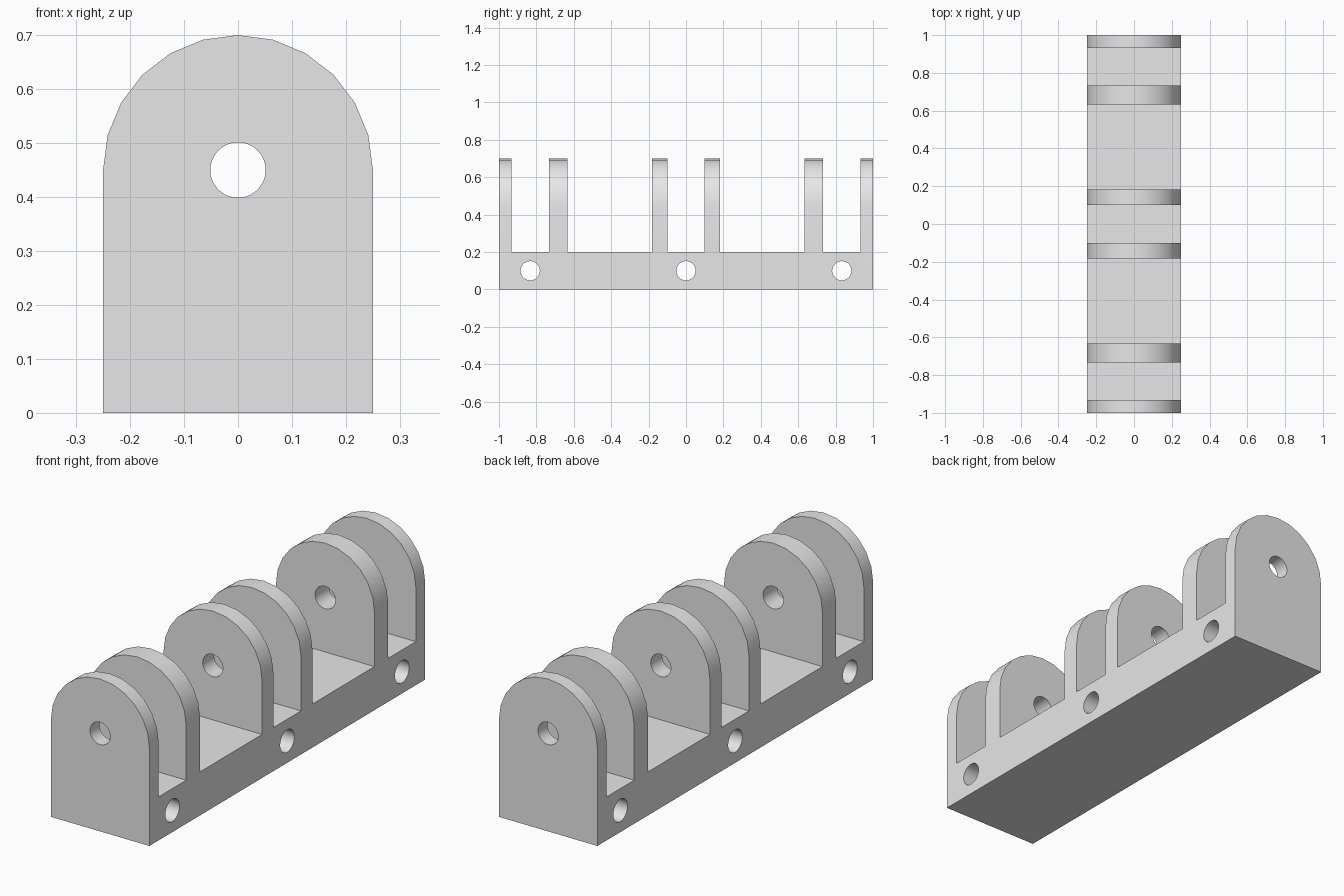
import bpy, bmesh, math
from mathutils import Matrix, Vector

cube = bpy.data.objects.get("Cube")
if cube:
    bpy.data.objects.remove(cube, do_unlink=True)

WIDTH, LENGTH, BASE_H, AXIS_Z, HOLE_R = 0.5, 2.0, 0.2, 0.45, 0.0513
R = WIDTH / 2

grey = bpy.data.materials.new("light_grey")
grey.use_nodes = True
colour = (0.8, 0.8, 0.8, 1)
grey.diffuse_color = colour
grey.node_tree.nodes["Principled BSDF"].inputs["Base Color"].default_value = colour


def prism(name, points, direction):
    """Extrude a closed 3D outline along a direction."""
    bm = bmesh.new()
    face = bm.faces.new([bm.verts.new(p) for p in points])
    ext = bmesh.ops.extrude_face_region(bm, geom=[face])
    verts = [g for g in ext["geom"] if isinstance(g, bmesh.types.BMVert)]
    bmesh.ops.translate(bm, verts=verts, vec=Vector(direction))
    bmesh.ops.recalc_face_normals(bm, faces=bm.faces)
    return to_object(name, bm)


def rod(name, centre, axis):
    """Round cutter through the whole block along one axis."""
    bm = bmesh.new()
    turn = Matrix.Rotation(math.pi / 2, 4, axis)
    bmesh.ops.create_cone(bm, cap_ends=True, segments=48, radius1=HOLE_R, radius2=HOLE_R,
                          depth=LENGTH * 1.5, matrix=Matrix.Translation(centre) @ turn)
    return to_object(name, bm)


def to_object(name, bm):
    mesh = bpy.data.meshes.new(name)
    bm.to_mesh(mesh)
    bm.free()
    mesh.materials.append(grey)
    obj = bpy.data.objects.new(name, mesh)
    bpy.context.collection.objects.link(obj)
    return obj


def combine(obj, tool, operation):
    """Apply a boolean and discard its helper."""
    tool.hide_render = True
    mod = obj.modifiers.new(operation, 'BOOLEAN')
    mod.operation, mod.solver, mod.object = operation, 'EXACT', tool
    bpy.ops.object.select_all(action='DESELECT')
    bpy.context.view_layer.objects.active = obj
    obj.select_set(True)
    bpy.ops.object.modifier_apply(modifier=mod.name)
    bpy.data.objects.remove(tool, do_unlink=True)


# Long block with a rounded top
arch = [(R * math.cos(math.radians(a)), -LENGTH / 2, AXIS_Z + R * math.sin(math.radians(a)))
        for a in range(0, 181, 15)]
arch = [(R, -LENGTH / 2, 0)] + arch + [(-R, -LENGTH / 2, 0)]
block = prism("hinge_block", arch, (0, LENGTH, 0))

# Gaps that leave three pairs of upright lugs on the base
half_gaps = [(0.633, 0.183), (0.933, 0.733)]
gaps = [(-0.1, 0.1)] + [(s * a, s * b) for a, b in half_gaps for s in (1, -1)]
for y0, y1 in gaps:
    outline = [(-1, y0, BASE_H), (-1, y1, BASE_H), (-1, y1, 1), (-1, y0, 1)]
    combine(block, prism("gap_cutter", outline, (2, 0, 0)), 'DIFFERENCE')

# Pin hole through all lugs, mounting holes across the base
combine(block, rod("pin_cutter", (0, 0, AXIS_Z), 'X'), 'DIFFERENCE')
for y in (-0.833, 0, 0.833):
    combine(block, rod("mount_cutter", (0, y, BASE_H / 2), 'Y'), 'DIFFERENCE')

bpy.ops.object.shade_smooth_by_angle(angle=math.radians(30))
